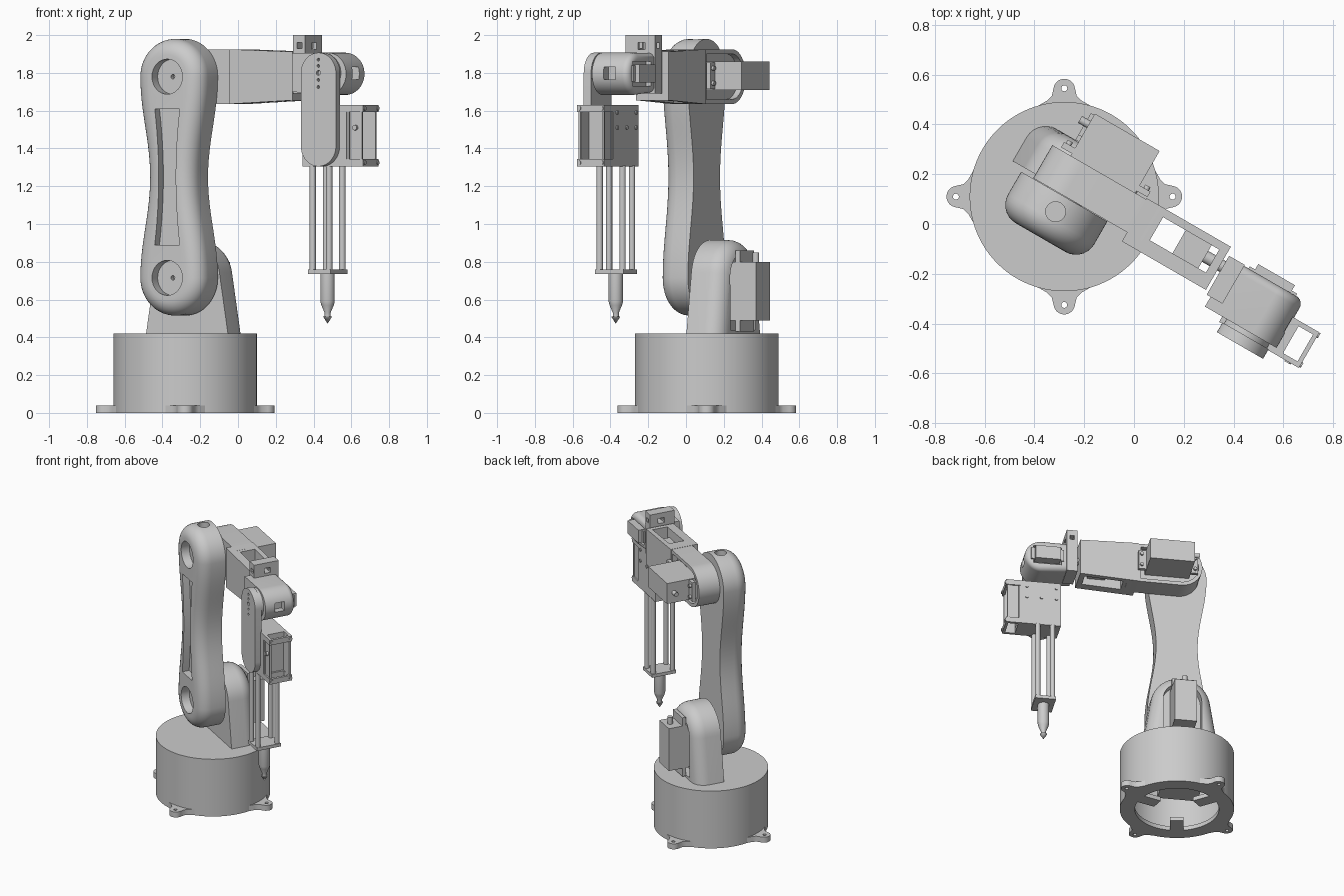
import bpy, bmesh
from math import sin, cos, pi, radians
from mathutils import Matrix, Vector

if "Cube" in bpy.data.objects:
    bpy.data.objects.remove(bpy.data.objects["Cube"])

# Arm frame: origin on the base axis, local x runs along the forearm
M = Matrix.Translation((-0.28, 0.11, 0)) @ Matrix.Rotation(radians(-30), 4, 'Z')


def finish(name, bm):
    bmesh.ops.recalc_face_normals(bm, faces=bm.faces)
    me = bpy.data.meshes.new(name)
    bm.to_mesh(me)
    bm.free()
    ob = bpy.data.objects.new(name, me)
    bpy.context.collection.objects.link(ob)
    ob.matrix_world = M
    shade(ob)
    return ob


def shade(ob):
    ob.data.shade_smooth()
    ob.data.set_sharp_from_angle(angle=radians(32))


def arc(cx, cy, r, a0, a1, n=24):
    return [(cx + r * cos(radians(a0 + (a1 - a0) * i / n)),
             cy + r * sin(radians(a0 + (a1 - a0) * i / n))) for i in range(n + 1)]


def prism(name, pts, axis, lo, hi, fillet=0, cap='lo', floor=-9):
    """Extrude a 2D outline along an axis, optionally rounding one cap's rim."""
    def place(p, h):
        return {'x': (h, p[0], p[1]), 'y': (p[0], h, p[1]), 'z': (p[0], p[1], h)}[axis]
    bm = bmesh.new()
    a = [bm.verts.new(place(p, lo)) for p in pts]
    b = [bm.verts.new(place(p, hi)) for p in pts]
    fa, fb = bm.faces.new(a), bm.faces.new(b)
    for i in range(len(pts)):
        j = (i + 1) % len(pts)
        bm.faces.new((a[i], a[j], b[j], b[i]))
    if fillet:
        bmesh.ops.recalc_face_normals(bm, faces=bm.faces)
        rim = [e for e in (fa if cap == 'lo' else fb).edges
               if max(v.co.z for v in e.verts) > floor]
        bmesh.ops.bevel(bm, geom=rim, offset=fillet, segments=7, profile=0.5,
                        affect='EDGES', clamp_overlap=False)
    return finish(name, bm)


def cyl(name, c, r, axis, lo, hi, n=32):
    return prism(name, arc(c[0], c[1], r, 0, 360, n)[:-1], axis, lo, hi)


def box(name, x0, x1, y0, y1, z0, z1):
    return prism(name, [(x0, y0), (x1, y0), (x1, y1), (x0, y1)], 'z', z0, z1)


def cut(ob, *cutters):
    for c in cutters:
        m = ob.modifiers.new('cut', 'BOOLEAN')
        m.operation, m.solver, m.object = 'DIFFERENCE', 'EXACT', c
        bpy.context.view_layer.update()
        me = bpy.data.meshes.new_from_object(
            ob.evaluated_get(bpy.context.evaluated_depsgraph_get()))
        ob.modifiers.clear()
        ob.data = me
        bpy.data.objects.remove(c)
    shade(ob)


def turned(name, x, y, prof):
    bm = bmesh.new()
    vs = [bm.verts.new((x + r, y, z)) for r, z in prof]
    es = [bm.edges.new(p) for p in zip(vs, vs[1:])]
    bmesh.ops.spin(bm, geom=vs + es, cent=(x, y, 0), axis=(0, 0, 1), angle=2 * pi, steps=32)
    bmesh.ops.remove_doubles(bm, verts=bm.verts, dist=1e-5)
    return finish(name, bm)


# Hollow round base with a lower rim
base = cyl('base_drum', (0, 0), 0.38, 'z', 0, 0.42, 96)
cut(base, cyl('c', (0, 0), 0.345, 'z', 0.03, 0.385, 64), cyl('c', (0, 0), 0.28, 'z', -0.1, 0.1, 64))
half = [(0.32, 0.15), (0.365, 0.105), (0.385, 0.07), (0.405, 0.05)]
lug_outline = arc(0.43, 0, 0.043, -80, 80, 16) + half[::-1] + [(x, -y) for x, y in half]
for k in range(4):
    lug = prism('mounting_lug', lug_outline, 'z', 0, 0.04)
    cut(lug, cyl('c', (0.435, 0), 0.012, 'z', -0.1, 0.1, 16))
    lug.matrix_world = M @ Matrix.Rotation(radians(30 + 90 * k), 4, 'Z')
for k in range(3):
    rib = box('base_inner_ledge', 0.15, 0.30, -0.045, 0.045, 0, 0.03)
    rib.matrix_world = M @ Matrix.Rotation(radians(20 + 120 * k), 4, 'Z')
box('base_motor', -0.15, 0.12, -0.075, 0.075, 0.12, 0.386)

# Shoulder tower: tapered arch, rounded at the back, with a motor recess
tower = prism('shoulder_tower', [(-0.25, 0.42), (0.25, 0.42)] + arc(0, 0.715, 0.2, 8, 172),
              'y', 0.02, 0.22, 0.09, 'hi', 0.43)
cut(tower, prism('c', [(-0.13, 0.44), (0.13, 0.44)] + arc(0, 0.715, 0.13, 0, 180), 'y', 0.16, 0.4))
box('shoulder_motor', -0.075, 0.075, 0.1, 0.344, 0.49, 0.80)
box('shoulder_motor_flange', -0.075, 0.075, 0.22, 0.245, 0.43, 0.86)
cyl('shoulder_motor_cable', (0.0, 0.30), 0.018, 'z', 0.79, 0.85, 16)
cyl('shoulder_axle', (0, 0.715), 0.08, 'y', -0.01, 0.03)

# Upper arm: waisted link with rounded front rim, joint bores and a groove
def waist(z, end, mid):
    return (end + mid) / 2 + (end - mid) / 2 * cos(2 * pi * (z - 0.715) / 1.065)

zs = [0.715 + 1.065 * i / 24 for i in range(1, 24)]
link = prism('upper_arm', arc(0, 1.78, 0.2, 0, 180, 32)
             + [(-waist(z, 0.2, 0.14), z) for z in zs[::-1]]
             + arc(0, 0.715, 0.2, 180, 360, 32)
             + [(waist(z, 0.2, 0.14), z) for z in zs], 'y', -0.19, 0.0, 0.085)
gz = [0.89 + 0.72 * i / 12 for i in range(13)]
gw = [0.052 + 0.024 * abs(2 * i / 12 - 1) ** 2 for i in range(13)]
cut(link,
    prism('c', list(zip(gw, gz)) + [(-w, z) for w, z in zip(gw, gz)][::-1], 'y', -0.3, -0.14),
    *[cyl('c', (0, z), 0.093, 'y', -0.3, -0.13) for z in (0.715, 1.78)],
    *[cyl('c', (0, z), 0.012, 'y', -0.3, -0.10, 12) for z in (0.715, 1.78)],
    cyl('c', (0, -0.07), 0.04, 'z', 1.93, 2.1))

# Forearm: elbow shell, open channel and elbow motor
elbow = prism('forearm_elbow', arc(0, 1.78, 0.145, 90, 270) + [(0.36, 1.637), (0.36, 1.923)],
              'y', 0.002, 0.155)
cut(elbow,
    prism('c', arc(0, 1.78, 0.12, 90, 270) + [(0.27, 1.66), (0.27, 1.90)], 'y', 0.12, 0.3),
    *[cyl('c', (0.277, z), 0.01, 'y', -0.1, 0.03, 12) for z in (1.75, 1.82)])
channel = prism('forearm_channel', [(0.29, 1.635), (0.68, 1.655), (0.68, 1.912), (0.29, 1.925)],
                'y', -0.04, 0.16)
cut(channel, box('c', 0.385, 0.645, 0.02, 0.127, 1.5, 2.0))
box('forearm_servo', 0.49, 0.61, 0.018, 0.129, 1.70, 1.85)
cyl('forearm_servo_shaft', (0.075, 1.79), 0.025, 'x', 0.60, 0.72)
box('elbow_motor', -0.06, 0.24, 0.1, 0.35, 1.71, 1.86)
box('elbow_motor_flange', -0.11, 0.29, 0.165, 0.19, 1.715, 1.855)
cyl('elbow_motor_cable', (0.30, 1.785), 0.016, 'x', -0.10, -0.05, 16)
for x in (-0.09, 0.27):
    for z in (1.745, 1.825):
        cyl('elbow_screw', (x, z), 0.012, 'y', 0.185, 0.205, 12)

# Wrist: rotating end block with a window, rounded pitch housing, servo
block = box('wrist_block', 0.692, 0.765, -0.055, 0.125, 1.69, 2.0)
cut(block, box('c', 0.6, 0.9, 0.02, 0.065, 1.925, 1.962), box('c', 0.715, 0.745, -0.1, 0.2, 1.93, 1.96))
wrist = prism('wrist_housing', [(0.71, 1.905), (0.71, 1.70)] + arc(0.93, 1.795, 0.112, -90, 90),
              'y', -0.10, 0.12, 0.035, 'hi')
cut(wrist, box('c', 0.99, 1.2, -0.03, 0.04, 1.765, 1.83), box('c', 0.80, 0.99, 0.09, 0.3, 1.73, 1.86))
box('wrist_servo', 0.81, 0.98, 0.07, 0.155, 1.75, 1.845)
box('wrist_servo_flange', 0.785, 1.005, 0.118, 0.13, 1.755, 1.84)
cyl('wrist_disc', (0.91, 1.8), 0.10, 'y', -0.125, -0.095, 48)

# Hanging side plate
plate = prism('hanging_plate', arc(0.91, 1.80, 0.107, 0, 180) + arc(0.91, 1.412, 0.107, 180, 360),
              'y', -0.165, -0.12)
cut(plate, *[cyl('c', (0.91, 1.8 + d), 0.013 if d == 0 else 0.008, 'y', -0.3, -0.145, 12)
             for d in (-0.075, -0.037, 0, 0.037, 0.07)])

# Tool carrier: solid body with an open end frame
box('carrier_body', 0.79, 1.06, -0.125, 0.04, 1.305, 1.63)
for z in (1.305, 1.592):
    ring = box('carrier_frame_ring', 1.055, 1.16, -0.125, 0.04, z, z + 0.038)
    cut(ring, box('c', 1.075, 1.142, -0.105, 0.02, 1.2, 1.7))
for y in (-0.115, 0.022):
    box('carrier_frame_wall', 1.075, 1.145, y, y + 0.009, 1.33, 1.60)
    for z in (1.325, 1.612):
        cyl('carrier_screw', (y + 0.006, z), 0.011, 'x', 1.155, 1.166, 12)
for x in (1.06, 1.138):
    for y in (-0.12, 0.023):
        box('carrier_post', x, x + 0.012, y, y + 0.012, 1.33, 1.60)
for x, z in ((0.82, 1.51), (0.92, 1.51), (1.02, 1.51), (1.02, 1.59), (0.82, 1.59)):
    cyl('carrier_side_screw', (x, z), 0.011, 'y', 0.035, 0.047, 12)
cyl('carrier_front_screw', (1.11, 1.51), 0.014, 'y', -0.13, -0.11, 12)

# Guide rods, end plate and pointed tool
TX, TY = 0.894, -0.040
for sx in (-1, 1):
    for sy in (-1, 1):
        cyl('guide_rod', (TX + 0.05 * sx, TY + 0.07 * sy), 0.017, 'z', 0.75, 1.31, 20)
box('rod_end_plate', TX - 0.07, TX + 0.07, TY - 0.088, TY + 0.088, 0.735, 0.758)
turned('tool_tip', TX, TY, [(0, 0.74), (0.038, 0.74), (0.038, 0.59), (0.033, 0.57), (0.016, 0.53),
                            (0.016, 0.51), (0.024, 0.51), (0, 0.472)])
